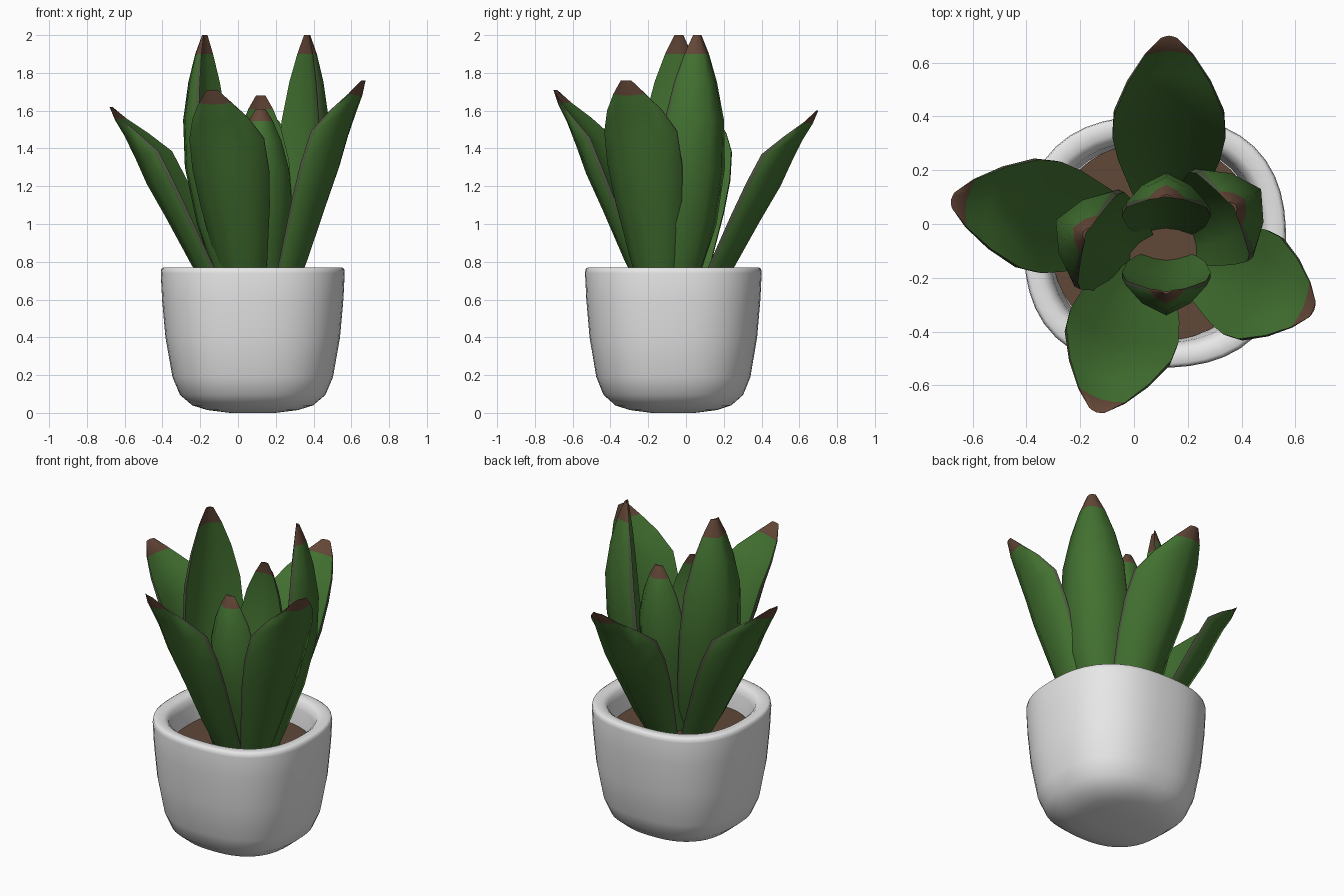
import bpy, bmesh, math

if "Cube" in bpy.data.objects:
    bpy.data.objects.remove(bpy.data.objects["Cube"])


def material(name, rgb):
    m = bpy.data.materials.new(name)
    m.diffuse_color = (*rgb, 1)
    m.use_nodes = True
    m.node_tree.nodes["Principled BSDF"].inputs["Base Color"].default_value = m.diffuse_color
    return m


WHITE = material("white_ceramic", (0.8, 0.8, 0.8))
SOIL = material("soil_brown", (0.115, 0.065, 0.039))
GREEN = material("leaf_green", (0.055, 0.165, 0.03))
TIP = material("tip_brown", (0.125, 0.062, 0.038))
EDGE = material("edge_olive", (0.075, 0.1, 0.05))


def loft(name, rings, mats, rule=lambda i, j: 0, angle=50):
    """Skin a list of equal closed rings, capping both ends."""
    bm = bmesh.new()
    vs = [[bm.verts.new(p) for p in ring] for ring in rings]
    n = len(rings[0])
    for i in range(len(vs) - 1):
        for j in range(n):
            k = (j + 1) % n
            f = bm.faces.new((vs[i][j], vs[i][k], vs[i + 1][k], vs[i + 1][j]))
            f.material_index = rule(i, j)
    bm.faces.new(vs[0][::-1])
    bm.faces.new(vs[-1]).material_index = rule(len(vs) - 2, 1)
    bmesh.ops.recalc_face_normals(bm, faces=bm.faces)
    me = bpy.data.meshes.new(name)
    bm.to_mesh(me)
    bm.free()
    ob = bpy.data.objects.new(name, me)
    bpy.context.collection.objects.link(ob)
    for m in mats:
        me.materials.append(m)
    bpy.ops.object.select_all(action='DESELECT')
    ob.select_set(True)
    bpy.context.view_layer.objects.active = ob
    bpy.ops.object.shade_smooth_by_angle(angle=math.radians(angle))
    return ob


def squircle(r, z, n=2.5, count=48):
    ring = []
    for k in range(count):
        a = 2 * math.pi * k / count
        c, s = math.cos(a), math.sin(a)
        q = r / (abs(c) ** n + abs(s) ** n) ** (1 / n)
        ring.append((0.078 + q * c, -0.067 + 0.96 * q * s, z))
    return ring


# Pot: outer wall, rounded rim and inner wall down to below the soil
pot_profile = [(0.12, 0.0), (0.24, 0.015), (0.32, 0.04), (0.385, 0.095), (0.425, 0.19),
               (0.462, 0.4), (0.48, 0.6), (0.487, 0.74), (0.484, 0.762), (0.472, 0.77),
               (0.425, 0.768), (0.402, 0.75), (0.39, 0.71), (0.375, 0.56)]
loft("pot", [squircle(r, z) for r, z in pot_profile], [WHITE])

# Soil disc
loft("soil", [squircle(0.385, 0.57, 2.2), squircle(0.385, 0.61, 2.2)], [SOIL])

# Leaf cross-section: (across, depth from margin to keel)
SECTION = [(-1, 0), (-1, 0.14), (-0.6, 0.65), (0, 1), (0.6, 0.65),
           (1, 0.14), (1, 0), (0.5, 0.28), (0, 0.4), (-0.5, 0.28)]

# Leaf stations: keel reach, keel z, margin reach, margin z, half width
OUTER = [(0.19, 0.58, 0.08, 0.58, 0.09), (0.32, 0.78, 0.18, 0.78, 0.14),
         (0.46, 1.03, 0.30, 1.05, 0.19), (0.56, 1.20, 0.38, 1.22, 0.21),
         (0.62, 1.33, 0.46, 1.37, 0.205), (0.68, 1.45, 0.58, 1.465, 0.155),
         (0.73, 1.53, 0.685, 1.54, 0.09), (0.76, 1.60, 0.75, 1.60, 0.03)]
TALL = [(0.17, 0.58, 0.05, 0.58, 0.09), (0.25, 0.78, 0.10, 0.78, 0.14),
        (0.33, 1.0, 0.17, 1.0, 0.18), (0.40, 1.3, 0.22, 1.3, 0.198),
        (0.41, 1.55, 0.24, 1.55, 0.18), (0.38, 1.75, 0.255, 1.75, 0.13),
        (0.34, 1.9, 0.27, 1.9, 0.075), (0.30, 2.0, 0.28, 2.0, 0.025)]
SMALL = [(0.10, 0.58, 0.05, 0.58, 0.09), (0.15, 0.74, 0.06, 0.74, 0.115),
         (0.21, 0.92, 0.08, 0.92, 0.145), (0.27, 1.15, 0.12, 1.15, 0.165),
         (0.28, 1.34, 0.15, 1.34, 0.15), (0.265, 1.5, 0.165, 1.5, 0.11),
         (0.235, 1.61, 0.18, 1.61, 0.065), (0.20, 1.68, 0.185, 1.68, 0.025)]


def leaf(name, stations, tip, degrees, reach=1.0):
    """Place a leaf so its last station lands on tip, pointing outward at degrees."""
    dx, dy = math.cos(math.radians(degrees)), math.sin(math.radians(degrees))
    r_tip, z_tip = stations[-1][0], stations[-1][1]
    zs = (tip[2] - 0.58) / (z_tip - 0.58)
    rings = []
    for kr, kz, mr, mz, w in stations:
        ring = []
        for u, d in SECTION:
            r = (mr + (kr - mr) * d - r_tip) * reach
            z = 0.58 + (mz + (kz - mz) * d - 0.58) * zs
            ring.append((tip[0] + r * dx - u * w * dy, tip[1] + r * dy + u * w * dx, z))
        rings.append(ring)
    last = len(stations) - 2

    # brown tip, olive margins, green elsewhere
    def rule(i, j):
        return 1 if i == last else 2 if j in (0, 5) else 0
    loft(name, rings, [GREEN, TIP, EDGE], rule, 60)


# Outer spreading leaves
leaf("outer_leaf_back", OUTER, (0.13, 0.70, 1.60), 90)
leaf("outer_leaf_left", OUTER, (-0.68, 0.09, 1.62), 170)
leaf("outer_leaf_front", OUTER, (-0.14, -0.70, 1.71), 252, 0.9)
leaf("outer_leaf_right", OUTER, (0.67, -0.32, 1.76), -22, 0.74)
# Tall upright leaves
leaf("tall_leaf_left", TALL, (-0.19, -0.03, 2.0), 156)
leaf("tall_leaf_right", TALL, (0.38, 0.07, 2.0), 33)
# Small centre leaves
leaf("small_leaf_back", SMALL, (0.12, 0.11, 1.68), 90)
leaf("small_leaf_front", SMALL, (0.12, -0.26, 1.61), 270)
